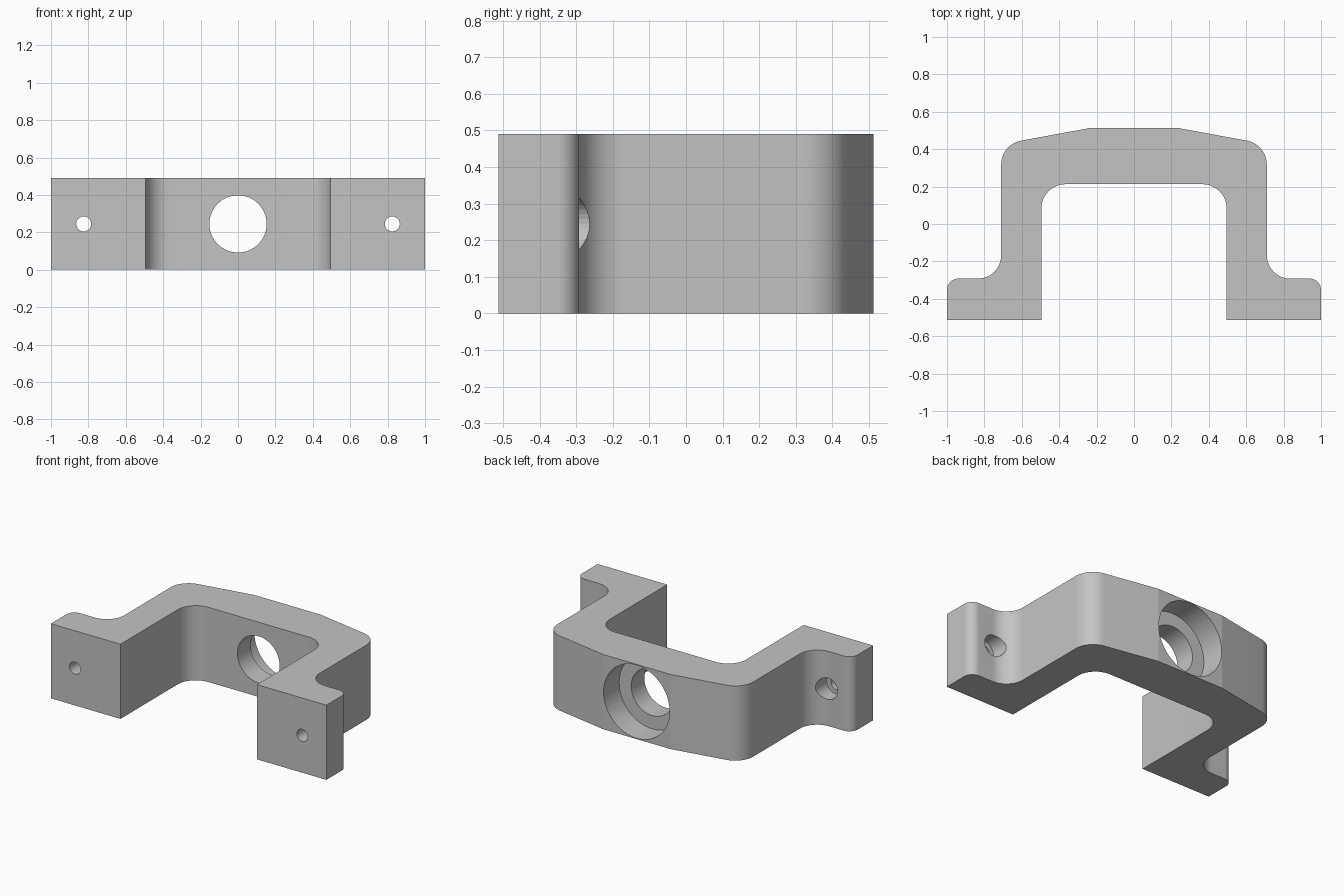
import bpy, bmesh, math
from mathutils import Vector, Matrix

cube = bpy.data.objects.get("Cube")
if cube:
    bpy.data.objects.remove(cube, do_unlink=True)

HEIGHT = 0.49
MID = HEIGHT / 2

grey = bpy.data.materials.new("plain grey")
grey.use_nodes = True
colour = (0.55, 0.55, 0.55, 1)
grey.diffuse_color = colour
grey.node_tree.nodes["Principled BSDF"].inputs["Base Color"].default_value = colour


def add_object(name, bm):
    bmesh.ops.recalc_face_normals(bm, faces=bm.faces)
    mesh = bpy.data.meshes.new(name)
    bm.to_mesh(mesh)
    bm.free()
    mesh.materials.append(grey)
    obj = bpy.data.objects.new(name, mesh)
    bpy.context.collection.objects.link(obj)
    return obj


def rounded(prev, corner, nxt, radius, steps=12):
    """Points of an arc that replaces a sharp corner."""
    if radius == 0:
        return [corner]
    a, b = (prev - corner).normalized(), (nxt - corner).normalized()
    half = a.angle(b) / 2
    centre = corner + (a + b).normalized() * radius / math.sin(half)
    start = corner + a * radius / math.tan(half) - centre
    end = corner + b * radius / math.tan(half) - centre
    sweep = start.angle_signed(end)
    return [centre + Matrix.Rotation(-sweep * i / steps, 2) @ start
            for i in range(steps + 1)]


# Outline of the bracket: one half as (x, y, corner radius), then mirrored
half = [(0.243, 0.512, 0), (0.71, 0.426, 0.13), (0.71, -0.292, 0.125),
        (1, -0.292, 0.06), (1, -0.512, 0), (0.495, -0.512, 0),
        (0.495, 0.213, 0.13)]
outline = half + [(-x, y, r) for x, y, r in reversed(half)]
corners = [Vector((x, y)) for x, y, r in outline]
points = []
for i, (x, y, r) in enumerate(outline):
    points += rounded(corners[i - 1], corners[i], corners[(i + 1) % len(corners)], r)

# Extruded body
bm = bmesh.new()
base = bm.faces.new([bm.verts.new((p.x, p.y, 0)) for p in points])
top = bmesh.ops.extrude_face_region(bm, geom=[base])["geom"]
bmesh.ops.translate(bm, vec=(0, 0, HEIGHT),
                    verts=[v for v in top if isinstance(v, bmesh.types.BMVert)])
bracket = add_object("bracket", bm)


def drill(name, x, radius, y_start, y_end, segments):
    """Cut a round hole along the depth of the bracket."""
    bm = bmesh.new()
    place = (Matrix.Translation((x, (y_start + y_end) / 2, MID))
             @ Matrix.Rotation(math.pi / 2, 4, "X"))
    bmesh.ops.create_cone(bm, cap_ends=True, segments=segments, radius1=radius,
                          radius2=radius, depth=y_end - y_start, matrix=place)
    cutter = add_object(name, bm)
    cutter.hide_render = True
    mod = bracket.modifiers.new(name, "BOOLEAN")
    mod.operation = "DIFFERENCE"
    mod.solver = "EXACT"
    mod.object = cutter
    bpy.ops.object.modifier_apply(modifier=name)
    bpy.data.objects.remove(cutter, do_unlink=True)


bpy.context.view_layer.objects.active = bracket
bracket.select_set(True)

# Central hole with a wide counterbore from the back
drill("centre_hole", 0, 0.153, 0, 0.7, 64)
drill("centre_counterbore", 0, 0.24, 0.35, 0.7, 64)

# Screw holes in both feet, counterbored from the back
for side in (-1, 1):
    drill("screw_hole", side * 0.825, 0.04, -0.7, 0, 32)
    drill("screw_counterbore", side * 0.825, 0.07, -0.38, 0, 32)

# Smooth the fillets and bores, keep the edges crisp
bpy.ops.object.shade_smooth_by_angle(angle=math.radians(9))
